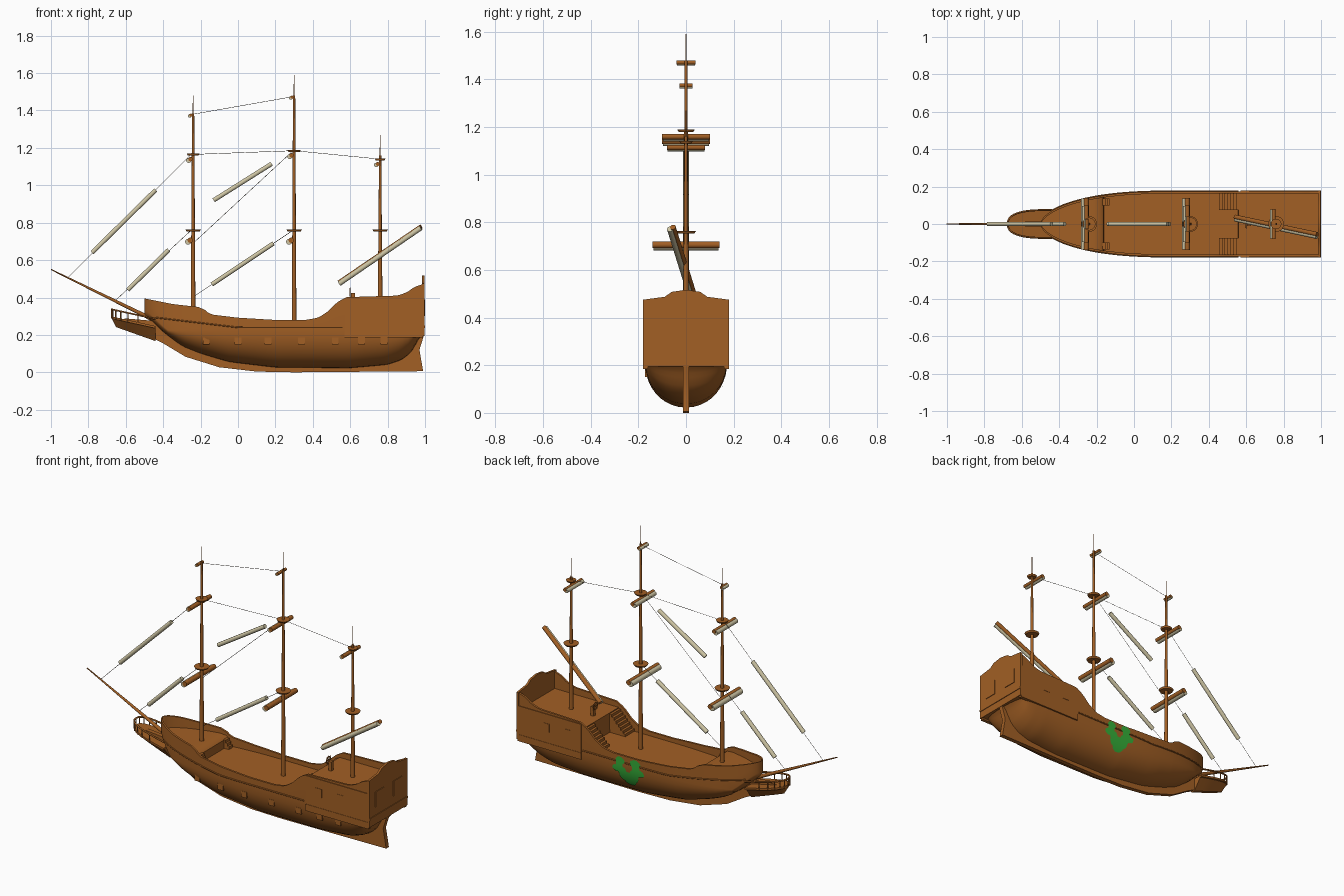
import bpy, bmesh, math
from mathutils import Vector

if "Cube" in bpy.data.objects:
    bpy.data.objects.remove(bpy.data.objects["Cube"])

def material(name, col):
    m = bpy.data.materials.new(name)
    m.diffuse_color = (*col, 1)
    m.use_nodes = True
    m.node_tree.nodes["Principled BSDF"].inputs["Base Color"].default_value = m.diffuse_color
    return m

WOOD = material("brown wood", (0.36, 0.115, 0.018))
SAIL = material("cream canvas", (0.62, 0.56, 0.37))
ROPE = material("dark rope", (0.10, 0.08, 0.06))
GREEN = material("green paint", (0.035, 0.42, 0.04))

def mesh_obj(name, verts, faces, mat):
    me = bpy.data.meshes.new(name)
    me.from_pydata([tuple(v) for v in verts], [], faces)
    bm = bmesh.new(); bm.from_mesh(me)
    bmesh.ops.remove_doubles(bm, verts=bm.verts, dist=1e-5)
    bmesh.ops.recalc_face_normals(bm, faces=bm.faces)
    bm.to_mesh(me); bm.free()
    me.materials.append(mat)
    ob = bpy.data.objects.new(name, me)
    bpy.context.collection.objects.link(ob)
    return ob

def rod(name, p, q, r1, r2=None, mat=WOOD, n=14):
    p, q = Vector(p), Vector(q)
    r2 = r1 if r2 is None else r2
    rot = (q - p).to_track_quat('Z', 'Y')
    ring = lambda c, r: [c + rot @ Vector((r * math.cos(2 * math.pi * i / n), r * math.sin(2 * math.pi * i / n), 0)) for i in range(n)]
    faces = [(i, (i + 1) % n, n + (i + 1) % n, n + i) for i in range(n)]
    faces += [tuple(range(n)), tuple(range(n, 2 * n))]
    return mesh_obj(name, ring(p, r1) + ring(q, r2), faces, mat)

def prism(name, a, b, mat=WOOD):
    """Solid between two matching outlines."""
    n = len(a)
    faces = [(i, (i + 1) % n, n + (i + 1) % n, n + i) for i in range(n)]
    return mesh_obj(name, a + b, faces + [tuple(range(n)), tuple(range(n, 2 * n))], mat)

def box(name, x0, x1, y0, y1, z0, z1, mat=WOOD):
    f = lambda z: [(x0, y0, z), (x1, y0, z), (x1, y1, z), (x0, y1, z)]
    return prism(name, f(z0), f(z1), mat)

def tube(name, pts, r, mat=WOOD):
    cu = bpy.data.curves.new(name, 'CURVE')
    cu.dimensions = '3D'; cu.bevel_depth = r; cu.bevel_resolution = 1
    cu.use_fill_caps = True
    s = cu.splines.new('POLY'); s.points.add(len(pts) - 1)
    for p, c in zip(s.points, pts):
        p.co = (*c, 1)
    cu.materials.append(mat)
    ob = bpy.data.objects.new(name, cu)
    bpy.context.collection.objects.link(ob)

def lerp(tab, x):
    for (a, u), (b, v) in zip(tab, tab[1:]):
        if x <= b:
            return u + (v - u) * max(0, (x - a) / (b - a))
    return tab[-1][1]

# ---- hull: sheer line, bottom line, plan width, deck steps
RAIL = [(-.5, .395), (-.35, .365), (-.19, .347), (-.15, .31), (0, .292), (.2, .28), (.36, .28), (.43, .292),
        (.48, .325), (.53, .375), (.58, .402), (.85, .41), (.9, .425), (.94, .455), (1, .475)]
BOTTOM = [(-.5, .31), (-.45, .265), (-.4, .215), (-.3, .14), (-.2, .10), (-.05, .055), (.2, .025), (.6, .022),
          (.8, .04), (.88, .068), (.93, .11), (.955, .15), (.97, .2), (1, .205)]

def bottom(x):
    return sum(lerp(BOTTOM, x + d) for d in (-.02, -.01, 0, .01, .02)) / 5

def width(x):
    t = min(1, max(0, (.2 - x) / .7))
    return .174 * (1 - t ** 2.4) ** .55

def hull_y(x, z):
    zb = bottom(x)
    zm = max(.225, zb + .03)
    u = min(1, max(0, (z - zb) / (zm - zb)))
    return width(x) * (1 - (1 - u) ** 2.2) ** .5

def deck_z(x):
    return .32 if x < -.162 else (.255 if x < .558 else .37)

xs = sorted([-.5 + .7 * (i / 22) ** 1.7 for i in range(23)] + [.2 + .02 * i for i in range(1, 35)]
            + [.91, .93, .95, .96, .97, .99, -.164, -.161, .557, .559])
half = []
for x in xs:
    zb, zr = bottom(x), lerp(RAIL, x)
    zm = max(.225, zb + .03)
    pts = []
    for k in range(11):
        z = zb + (zm - zb) * (k / 10) ** 1.8
        pts.append((x, hull_y(x, z), z))
    w = width(x)
    wi, d = max(0, w - .012), min(deck_z(x), zr - .02)
    half.append(pts + [(x, w, (zm + zr) / 2), (x, w, zr), (x, wi, zr), (x, wi, d), (x, 0, d)])
m = len(half[0])
verts = [p for s in half for p in s]
faces = [(i * m + j, i * m + j + 1, i * m + m + j + 1, i * m + m + j) for i in range(len(xs) - 1) for j in range(m - 1)]
faces.append(tuple(range((len(xs) - 1) * m, len(xs) * m)))
n = len(verts)
verts += [(x, -y, z) for x, y, z in verts]
faces += [tuple(n + k for k in reversed(f)) for f in faces]
mesh_obj("hull", verts, faces, WOOD)

# ---- keel, stem and rudder as one side profile
keel = [(-.66, .275), (-.55, .228), (-.4, .155), (-.28, .083), (-.1, .027), (.1, .004), (.3, 0), (.99, .006),
        (.97, .12), (.995, .2), (.995, .26), (.94, .25), (.9, .12), (.8, .06), (.2, .05), (-.2, .12), (-.45, .275), (-.6, .288)]
prism("keel_and_rudder", [(x, -.013, z) for x, z in keel], [(x, .013, z) for x, z in keel])

# ---- stern transom, counter and trim
tr = [(-.18, .195), (.18, .195), (.18, .475), (.13, .482), (.09, .487), (.06, .508), (0, .517),
      (-.06, .508), (-.09, .487), (-.13, .482), (-.18, .475)]
prism("transom", [(.983, y, z) for y, z in tr], [(.996, y, z) for y, z in tr])
box("stern_counter", .93, .99, -.172, .172, .195, .25)
box("stern_moulding", .99, 1.0, -.18, .18, .238, .25)
for s in (-1, 1):
    a, b = sorted((s * .16, s * .18))
    box("quarter_gallery", .57, .99, a, b, .185, .225)
    a, b = sorted((s * .165, s * .178))
    box("quarter_panel", .57, .99, a, b, .225, .395)
    a, b = sorted((s * .045, s * .125))
    box("stern_window", .994, 1.0, a, b, .30, .39)
    for x in (.66, .8):
        a, b = sorted((s * .175, s * .18))
        box("side_window", x - .02, x + .02, a, b, .29, .34)
    # wale strip along the side
    tube("wale", [(x, s * (hull_y(x, .24 + max(0, -x) * .12) + .001), .24 + max(0, -x) * .12) for x in xs if -.46 < x < .57], .004)
    # stairs to both raised decks
    for k in range(7):
        a, b = sorted((s * .075, s * .163))
        box("aft_stair", .455 + k * .015, .56, a, b, .25, .27 + k * .0157)
    for k in range(3):
        a, b = sorted((s * .1, s * .135))
        box("fore_stair", -.17, -.13 - k * .011, a, b, .25, .272 + k * .017)

# gun port lids
for x in (-.17, 0, .16, .34, .52, .66, .78):
    y = -hull_y(x, .17)
    box("gun_port_lid", x - .018, x + .018, y - .004, y + .02, .15, .186)

# ---- beakhead platform with open railing
loop = []
for i in range(25):
    th = -math.pi / 2 + math.pi * i / 24
    c, s = max(0, math.cos(th)), math.sin(th)
    loop.append((-.44 - .235 * c ** .67, .075 * math.copysign(abs(s) ** .8, s)))
floor = lambda x: .235 + (-.44 - x) * .22
prism("beak_floor", [(x, y, floor(x) + .012) for x, y in loop], [(x, y, floor(x)) for x, y in loop])
prism("beak_underside", [(x, y * .85, floor(x)) for x, y in loop],
      [(x * .9 - .044, y * .15, floor(x) - .045 - (x + .675) * .1) for x, y in loop])
tube("beak_rail", [(x, y, floor(x) + .05) for x, y in loop], .005)
for x, y in loop[2:-2:2]:
    rod("beak_baluster", (x, y, floor(x)), (x, y, floor(x) + .05), .0035, n=6)

# ---- bowsprit
rod("bowsprit", (-.42, 0, .265), (-1, 0, .55), .012, .003)

# ---- masts: x, deck, shaft top, pole top, tops, yards (height, half length, thickness)
MASTS = [("fore", -.24, .31, 1.385, 1.48, ((.76, .042), (1.165, .034)), ((.70, .14, .019), (1.135, .1, .016), (1.372, .028, .011))),
         ("main", .30, .25, 1.48, 1.59, ((.76, .042), (1.185, .036)), ((.70, .14, .019), (1.155, .1, .016), (1.468, .04, .011))),
         ("mizzen", .76, .36, 1.16, 1.27, ((.76, .042), (1.138, .028)), ((1.11, .08, .014),))]
for name, x, z0, z1, z2, tops, yards in MASTS:
    rod(name + "_mast", (x, 0, z0), (x, 0, z1), .0125, .006)
    rod(name + "_pole", (x, 0, z1), (x, 0, z2), .0025, .0015, n=8)
    for z, r in tops:
        rod(name + "_top", (x, 0, z - .006), (x, 0, z + .004), r * .85, r, n=20)
    for z, l, r in yards:
        xf = x - .006 - r
        rod(name + "_yard", (xf + r * .5, -l, z + r * .3), (xf + r * .5, l, z + r * .3), r * .75)
        rod(name + "_furled_sail", (xf - r * .1, -l * .97, z - r * .1), (xf - r * .1, l * .97, z - r * .1), r * .85, mat=SAIL)

# ---- furled staysails and lateen
for (a, b), (c, d) in (((-.78, .64), (-.44, .975)), ((-.59, .44), (-.37, .655)),
                       ((-.13, .92), (.18, 1.115)), ((-.14, .47), (.19, .69))):
    rod("furled_staysail", (a, 0, b), (c, 0, d), .012, mat=SAIL)
rod("lateen_yard", (.54, .038, .48), (.98, -.055, .78), .012)
rod("furled_lateen", (.542, .026, .474), (.978, -.067, .772), .013, mat=SAIL)

# ---- stays
for a, b, c, d in ((-.91, .505, -.25, 1.165), (-.66, .38, -.25, .76), (-.24, .69, .3, 1.19), (-.23, .41, .3, .763),
                   (-.24, 1.38, .3, 1.475), (-.24, 1.165, .3, 1.185), (.3, 1.185, .76, 1.14)):
    rod("stay", (a, 0, b), (c, 0, d), .0012, mat=ROPE, n=4)

# ---- steering wheel
box("wheel_stand", .605, .625, -.01, .01, .365, .425)
bpy.ops.mesh.primitive_torus_add(major_radius=.02, minor_radius=.003, major_segments=16, minor_segments=6,
                                 location=(.6, 0, .428), rotation=(0, math.pi / 2, 0))
bpy.context.object.name = "steering_wheel"
bpy.context.object.data.materials.append(WOOD)
for k in range(4):
    c, s = .026 * math.cos(k * math.pi / 4), .026 * math.sin(k * math.pi / 4)
    rod("wheel_spoke", (.6, -c, .428 - s), (.6, c, .428 + s), .002, n=6)

# ---- green painted figure on the far side, laid on the hull surface
BLOBS = [(.5, .84, .27, .14), (-.45, .86, .32, .14), (.55, .66, .22, .2), (-.5, .64, .26, .22), (-.02, .3, .58, .2),
         (.68, .55, .3, .12), (-.72, .56, .3, .12), (-.05, .13, .35, .13), (.35, .45, .25, .2), (-.38, .45, .28, .2)]
NX, NZ = 56, 44
verts, faces = [], []
for j in range(NZ + 1):
    for i in range(NX + 1):
        x, z = .26 + .105 * (2 * i / NX - 1), .105 + .17 * j / NZ
        verts.append((x, hull_y(x, z) + .005, z))
for j in range(NZ):
    for i in range(NX):
        a, b = 2 * (i + .5) / NX - 1, (j + .5) / NZ
        if any(((a - p) / r) ** 2 + ((b - q) / t) ** 2 < 1 for p, q, r, t in BLOBS):
            k = j * (NX + 1) + i
            faces.append((k, k + NX + 1, k + NX + 2, k + 1))
used = sorted({k for f in faces for k in f})
idx = {k: i for i, k in enumerate(used)}
mesh_obj("painted_figure", [verts[k] for k in used], [tuple(idx[k] for k in f) for f in faces], GREEN)

# ---- smooth curved parts, keep hard edges
bpy.ops.object.select_all(action='DESELECT')
for ob in bpy.context.scene.objects:
    if ob.type == 'MESH':
        ob.select_set(True)
        bpy.context.view_layer.objects.active = ob
bpy.ops.object.shade_smooth_by_angle(angle=math.radians(35))
